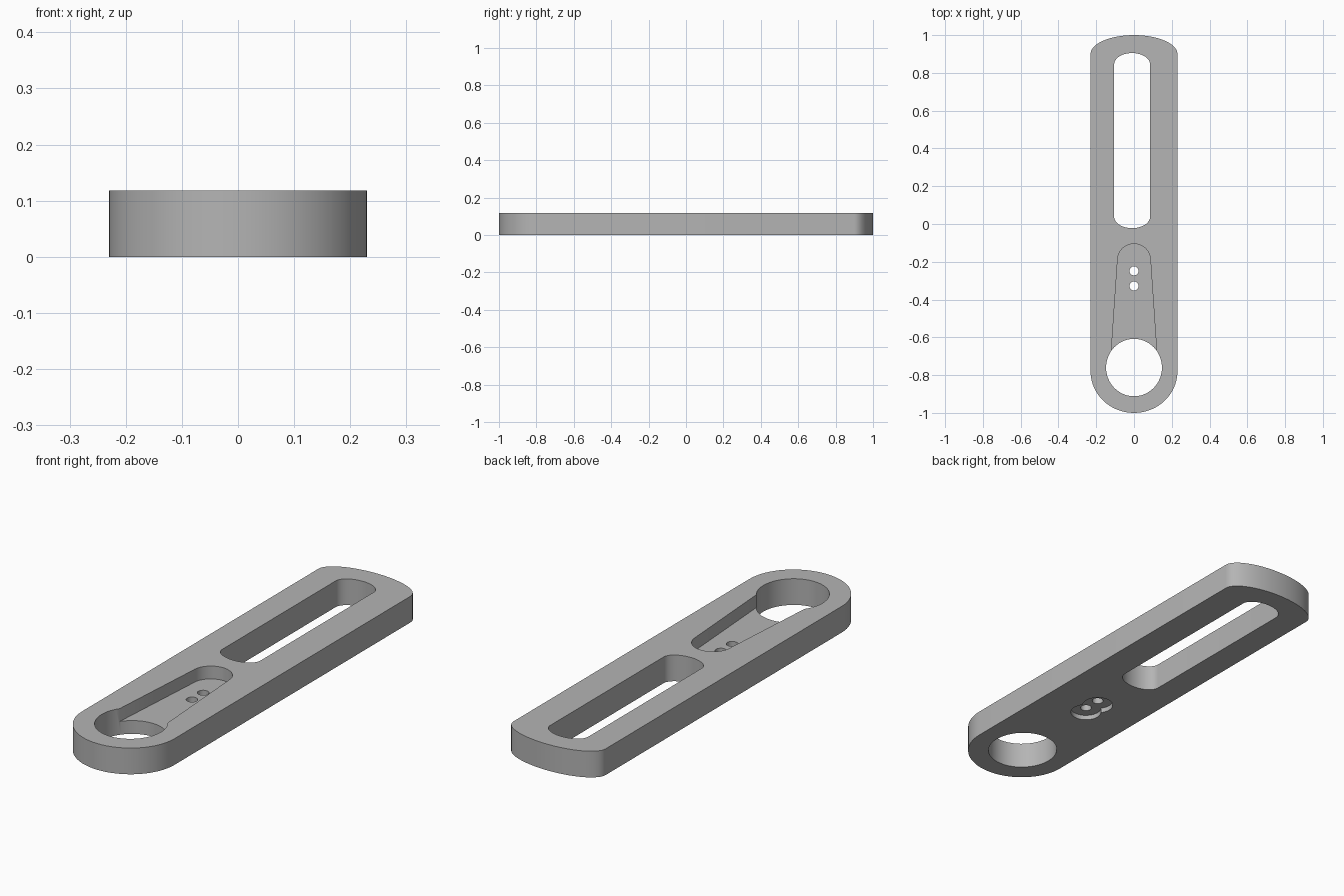
import bpy
import bmesh
from math import cos, sin, pi, radians

cube = bpy.data.objects.get("Cube")
if cube:
    bpy.data.objects.remove(cube, do_unlink=True)

HEIGHT = 0.118
FLOOR = 0.06

grey = bpy.data.materials.new("matte grey")
grey.use_nodes = True
colour = (0.46, 0.46, 0.46, 1)
grey.diffuse_color = colour
grey.node_tree.nodes["Principled BSDF"].inputs["Base Color"].default_value = colour


def arc(cx, cy, rx, ry, start, end, steps=32):
    """Points along an elliptical arc, angles in degrees."""
    angles = [radians(start + (end - start) * i / steps) for i in range(steps + 1)]
    return [(cx + rx * cos(a), cy + ry * sin(a)) for a in angles]


def ring(cx, cy, rx, ry, steps=48):
    return arc(cx, cy, rx, ry, 0, 360, steps)[:-1]


def prism(name, outline, bottom, top):
    """Extrude a closed counter-clockwise outline between two heights."""
    bm = bmesh.new()
    face = bm.faces.new([bm.verts.new((x, y, bottom)) for x, y in outline])
    extruded = bmesh.ops.extrude_face_region(bm, geom=[face])
    for v in extruded["geom"]:
        if isinstance(v, bmesh.types.BMVert):
            v.co.z = top
    bmesh.ops.recalc_face_normals(bm, faces=bm.faces)
    mesh = bpy.data.meshes.new(name)
    bm.to_mesh(mesh)
    bm.free()
    mesh.materials.append(grey)
    obj = bpy.data.objects.new(name, mesh)
    bpy.context.collection.objects.link(obj)
    return obj


def cut(body, outline, bottom=-0.1, top=0.3):
    """Subtract a prism from the body."""
    cutter = prism("cutter", outline, bottom, top)
    cutter.hide_render = True
    mod = body.modifiers.new("cut", "BOOLEAN")
    mod.operation = "DIFFERENCE"
    mod.solver = "EXACT"
    mod.object = cutter
    bpy.context.view_layer.objects.active = body
    bpy.ops.object.modifier_apply(modifier=mod.name)
    bpy.data.objects.remove(cutter, do_unlink=True)


# Bar with one shallow and one fully rounded end
bar = prism("slotted_bar",
            arc(0, 0.9, 0.23, 0.1, 0, 180) + arc(0, -0.78, 0.23, 0.22, 180, 360),
            0, HEIGHT)

# Long adjustment slot
cut(bar, arc(-0.01, 0.845, 0.095, 0.06, 0, 180) + arc(-0.01, 0.038, 0.095, 0.06, 180, 360))

# Tapered recess in the upper face, running into the round hole
cut(bar, arc(0, -0.19, 0.087, 0.085, 0, 180) + [(-0.123, -0.72), (0.123, -0.72)], FLOOR)

# Large round hole
cut(bar, ring(0, -0.76, 0.148, 0.152))

# Two screw holes, counterbored from below
for y in (-0.248, -0.328):
    cut(bar, ring(0, y, 0.066, 0.066), -0.1, 0.022)
for y in (-0.248, -0.328):
    cut(bar, ring(0, y, 0.024, 0.024, 24))

# Smooth curved walls, crisp rims
bpy.ops.object.select_all(action="DESELECT")
bar.select_set(True)
bpy.context.view_layer.objects.active = bar
bpy.ops.object.shade_smooth_by_angle(angle=radians(30))
